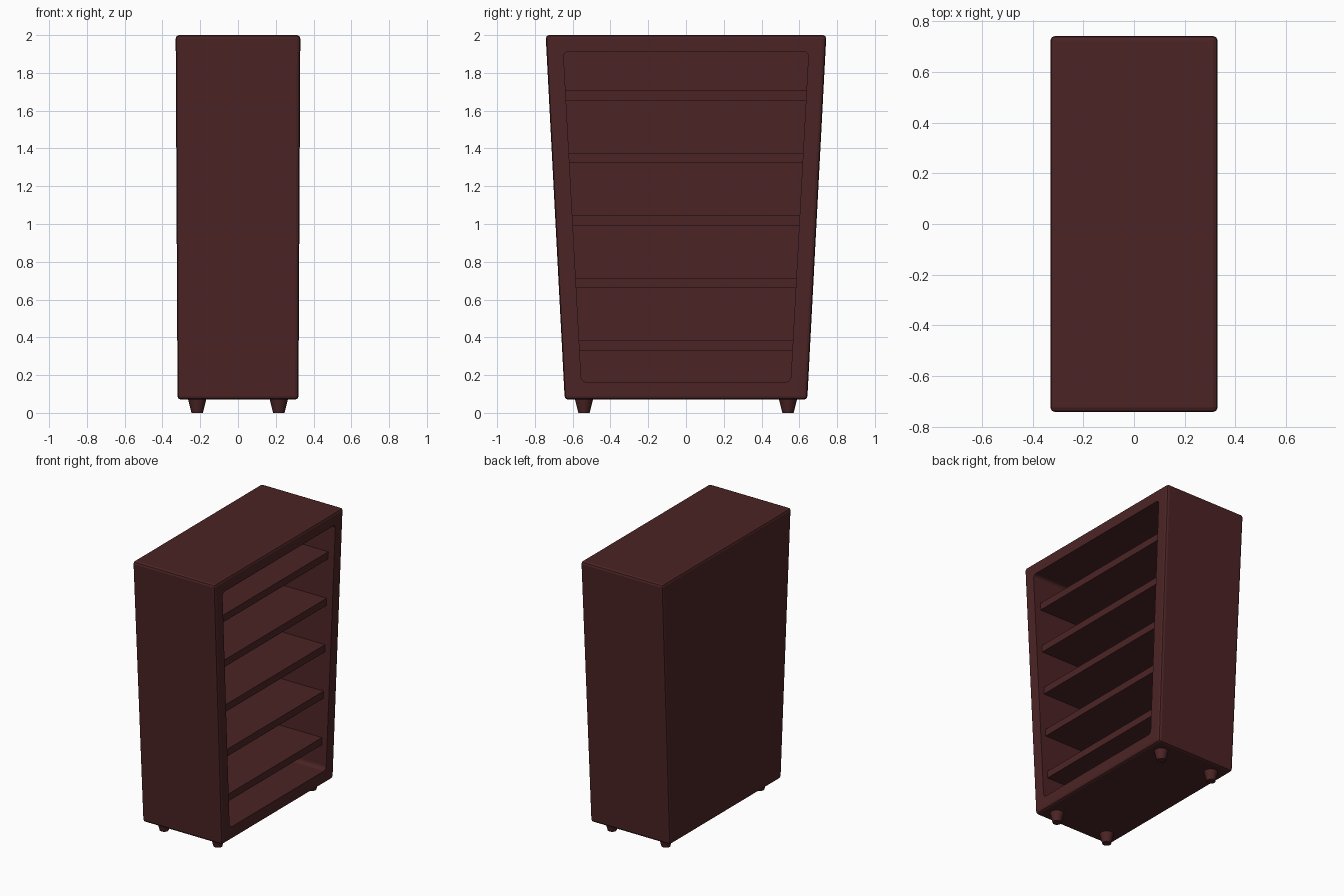
import bpy, bmesh

if "Cube" in bpy.data.objects:
    bpy.data.objects.remove(bpy.data.objects["Cube"])

wood = bpy.data.materials.new("dark red wood")
wood.diffuse_color = (0.072, 0.0175, 0.018, 1)
wood.use_nodes = True
wood.node_tree.nodes["Principled BSDF"].inputs["Base Color"].default_value = wood.diffuse_color


def add_object(name, bm):
    bmesh.ops.recalc_face_normals(bm, faces=bm.faces)
    mesh = bpy.data.meshes.new(name)
    bm.to_mesh(mesh)
    bm.free()
    mesh.materials.append(wood)
    obj = bpy.data.objects.new(name, mesh)
    bpy.context.collection.objects.link(obj)
    return obj


def tapered_box(z0, z1, x_low, x_high, y_low, y_high):
    """Box with (min, max) x ranges and half widths in y at both heights."""
    bm = bmesh.new()
    bmesh.ops.create_cube(bm, size=2)
    for v in bm.verts:
        up = v.co.z > 0
        xs = x_high if up else x_low
        half = y_high if up else y_low
        v.co = (xs[v.co.x > 0], half * v.co.y, z1 if up else z0)
    return bm


def bevel(bm, edges, width, segments):
    bmesh.ops.bevel(bm, geom=edges, offset=width, segments=segments,
                    profile=0.5, affect='EDGES')


# Tapered case with softened edges
bm = tapered_box(0.07, 2.0, (-0.32, 0.32), (-0.33, 0.33), 0.642, 0.743)
bevel(bm, bm.edges[:], 0.018, 2)
case = add_object("case", bm)

# Rounded opening cut into the +x side
bm = tapered_box(0.163, 1.912, (-0.27, 0.5), (-0.27, 0.5), 0.554, 0.649)
bm.edges.ensure_lookup_table()
along_x = [e for e in bm.edges
           if abs(e.verts[0].co.x - e.verts[1].co.x) > 0.1]
bevel(bm, along_x, 0.025, 3)
cutter = add_object("opening_cutter", bm)
cutter.hide_render = True
mod = case.modifiers.new("opening", 'BOOLEAN')
mod.operation = 'DIFFERENCE'
mod.solver = 'EXACT'
mod.object = cutter
bpy.context.view_layer.objects.active = case
bpy.ops.object.modifier_apply(modifier=mod.name)
bpy.data.objects.remove(cutter)


# Shelves, each as wide as the case at its height
def inner_half(z):
    return 0.554 + (z - 0.163) * (0.649 - 0.554) / (1.912 - 0.163)


for i in range(5):
    z0 = 0.33 + i * 0.331
    z1 = z0 + 0.052
    add_object(f"shelf_{i + 1}", tapered_box(
        z0, z1, (-0.28, 0.28), (-0.28, 0.28),
        inner_half(z0) + 0.01, inner_half(z1) + 0.01))

# Four tapered feet
for sx in (-1, 1):
    for sy in (-1, 1):
        bm = bmesh.new()
        bmesh.ops.create_cone(bm, cap_ends=True, segments=16, radius1=0.03,
                              radius2=0.05, depth=0.08)
        bmesh.ops.translate(bm, verts=bm.verts,
                            vec=(sx * 0.216, sy * 0.54, 0.04))
        foot = add_object(f"foot_{'right' if sx > 0 else 'left'}_"
                          f"{'back' if sy > 0 else 'front'}", bm)
        for p in foot.data.polygons:
            p.use_smooth = len(p.vertices) == 4
        for e in foot.data.edges:
            a, b = (foot.data.vertices[k].co.z for k in e.vertices)
            e.use_edge_sharp = abs(a - b) < 0.001
